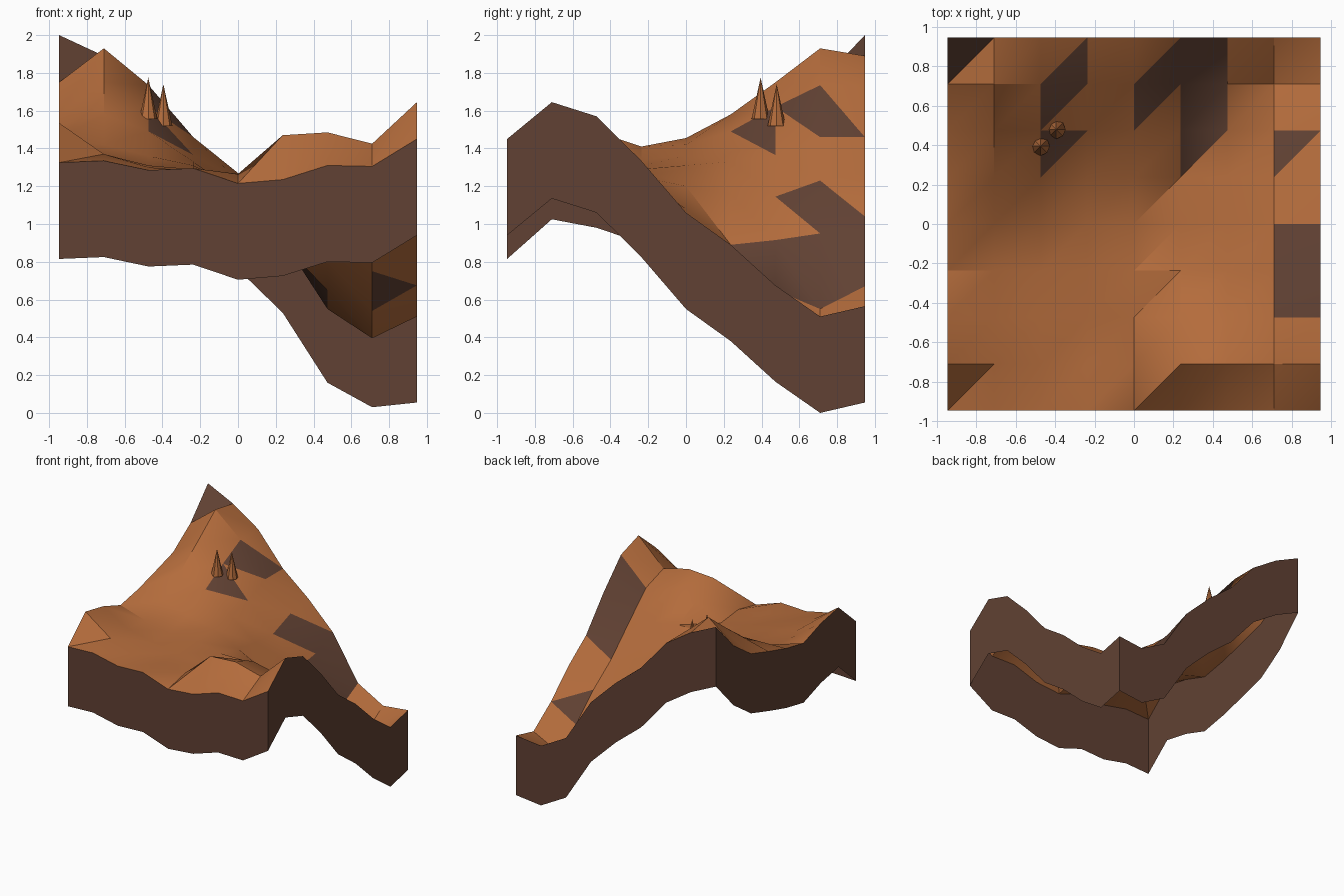
import bpy, bmesh, math

# Remove the default cube only
default = bpy.data.objects.get("Cube")
if default:
    bpy.data.objects.remove(default, do_unlink=True)


def make_material(name, colour):
    mat = bpy.data.materials.new(name)
    mat.use_nodes = True
    mat.diffuse_color = colour
    mat.node_tree.nodes["Principled BSDF"].inputs["Base Color"].default_value = colour
    return mat


earth = make_material("orange earth", (0.456, 0.15, 0.045, 1))
rock = make_material("brown rock", (0.119, 0.053, 0.033, 1))


def finish(name, bm, materials, smooth_angle=None):
    """Turn a bmesh into a named, shaded object."""
    mesh = bpy.data.meshes.new(name)
    bm.to_mesh(mesh)
    bm.free()
    for mat in materials:
        mesh.materials.append(mat)
    obj = bpy.data.objects.new(name, mesh)
    bpy.context.collection.objects.link(obj)
    if smooth_angle:
        bpy.ops.object.select_all(action="DESELECT")
        obj.select_set(True)
        bpy.context.view_layer.objects.active = obj
        bpy.ops.object.shade_smooth_by_angle(angle=math.radians(smooth_angle))
    return obj


# Height profiles of the hillside, one per row from front to back
HALF = 0.947
CELLS = 8
SKIRT = 0.51
profiles = [
    (1.325, 1.335, 1.285, 1.295, 1.215, 1.235, 1.31, 1.305, 1.45),
    (1.535, 1.37, 1.3, 1.28, 1.265, 1.47, 1.485, 1.425, 1.645),
    (1.49, 1.36, 1.31, 1.28, 1.24, 1.36, 1.4, 1.35, 1.57),
    (1.41, 1.34, 1.31, 1.29, 1.25, 1.25, 1.2, 1.135, 1.335),
    (1.455, 1.42, 1.36, 1.31, 1.2, 1.08, 0.98, 0.915, 1.06),
    (1.52, 1.58, 1.49, 1.33, 1.16, 0.89, 0.81, 0.75, 0.89),
    (1.59, 1.75, 1.62, 1.365, 1.145, 0.915, 0.65, 0.54, 0.675),
    (1.75, 1.93, 1.735, 1.46, 1.23, 0.95, 0.55, 0.395, 0.51),
    (2.0, 1.89, 1.735, 1.46, 1.27, 1.04, 0.67, 0.54, 0.565),
]

# Bare rock on the steep half-cells, as (column, row)
rock_both = {(5, 7), (5, 6), (7, 2), (7, 3)}
rock_lower = rock_both | {(2, 7), (4, 7)}
rock_upper = rock_both | {(0, 7), (2, 6), (2, 5), (4, 6), (5, 5), (7, 5)}


def build_terrain():
    bm = bmesh.new()
    step = 2 * HALF / CELLS
    grid = [[bm.verts.new((i * step - HALF, j * step - HALF, z))
             for i, z in enumerate(row)] for j, row in enumerate(profiles)]
    # Two triangles per cell, split along the same diagonal
    for j in range(CELLS):
        for i in range(CELLS):
            a, b = grid[j][i], grid[j][i + 1]
            c, d = grid[j + 1][i + 1], grid[j + 1][i]
            lower = bm.faces.new((a, b, c))
            upper = bm.faces.new((a, c, d))
            lower.material_index = int((i, j) in rock_lower)
            upper.material_index = int((i, j) in rock_upper)
    # Open-bottomed rock skirt hanging from the outer edge
    rim = [e for e in bm.edges if e.is_boundary]
    skirt = bmesh.ops.extrude_edge_only(bm, edges=rim)["geom"]
    for part in skirt:
        if isinstance(part, bmesh.types.BMVert):
            part.co.z -= SKIRT
        elif isinstance(part, bmesh.types.BMFace):
            part.material_index = 1
    # Make every skirt wall face outwards
    bm.normal_update()
    for face in bm.faces:
        if abs(face.normal.z) < 0.001 and face.normal.dot(face.calc_center_median()) < 0:
            face.normal_flip()
    return finish("hillside", bm, [earth, rock], 30)


def build_spire(name, x, y, base):
    bm = bmesh.new()
    height = 0.22
    bmesh.ops.create_cone(bm, cap_ends=True, segments=8, radius1=0.048,
                          radius2=0, depth=height)
    bmesh.ops.translate(bm, verts=bm.verts, vec=(x, y, base + height / 2))
    return finish(name, bm, [earth])


build_terrain()

# Pair of pointed spires on the slope
build_spire("upper_spire", -0.475, 0.395, 1.555)
build_spire("lower_spire", -0.395, 0.48, 1.52)
